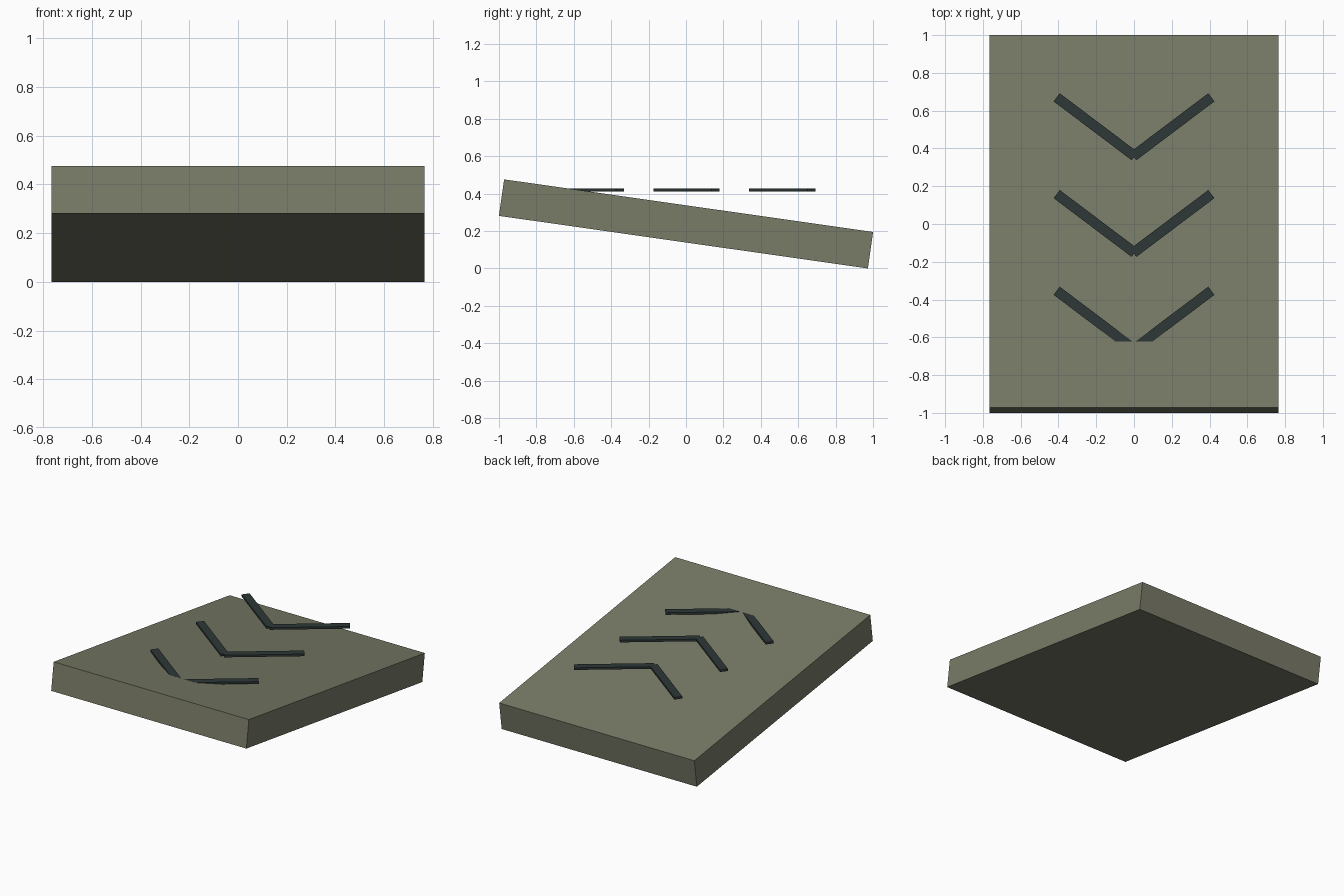
import bpy
import math

if "Cube" in bpy.data.objects:
    bpy.data.objects.remove(bpy.data.objects["Cube"])


def material(name, color):
    m = bpy.data.materials.new(name)
    m.diffuse_color = (*color, 1)
    m.use_nodes = True
    m.node_tree.nodes["Principled BSDF"].inputs["Base Color"].default_value = m.diffuse_color
    return m


def box(name, size, loc, rot, mat):
    bpy.ops.mesh.primitive_cube_add(size=1, location=loc, rotation=rot)
    ob = bpy.context.object
    ob.name = name
    ob.scale = size
    ob.data.materials.append(mat)
    return ob


olive = material("olive_grey", (0.190, 0.198, 0.136))
dark = material("dark_slate", (0.027, 0.038, 0.038))

# Tilted slab, high at the front and low at the back
box("ramp_slab", (1.532, 1.9926, 0.197), (0, 0, 0.238),
    (-math.radians(8.11), 0, 0), olive)

# Three level chevrons, each made of two mirrored bars; the front one sinks into the slab
for i, y in enumerate((-0.509, 0.003, 0.515)):
    for side, label in ((1, "right"), (-1, "left")):
        box(f"chevron_{i + 1}_{label}_bar", (0.517, 0.054, 0.015),
            (side * 0.203, y, 0.4187), (0, 0, side * math.radians(37)), dark)
